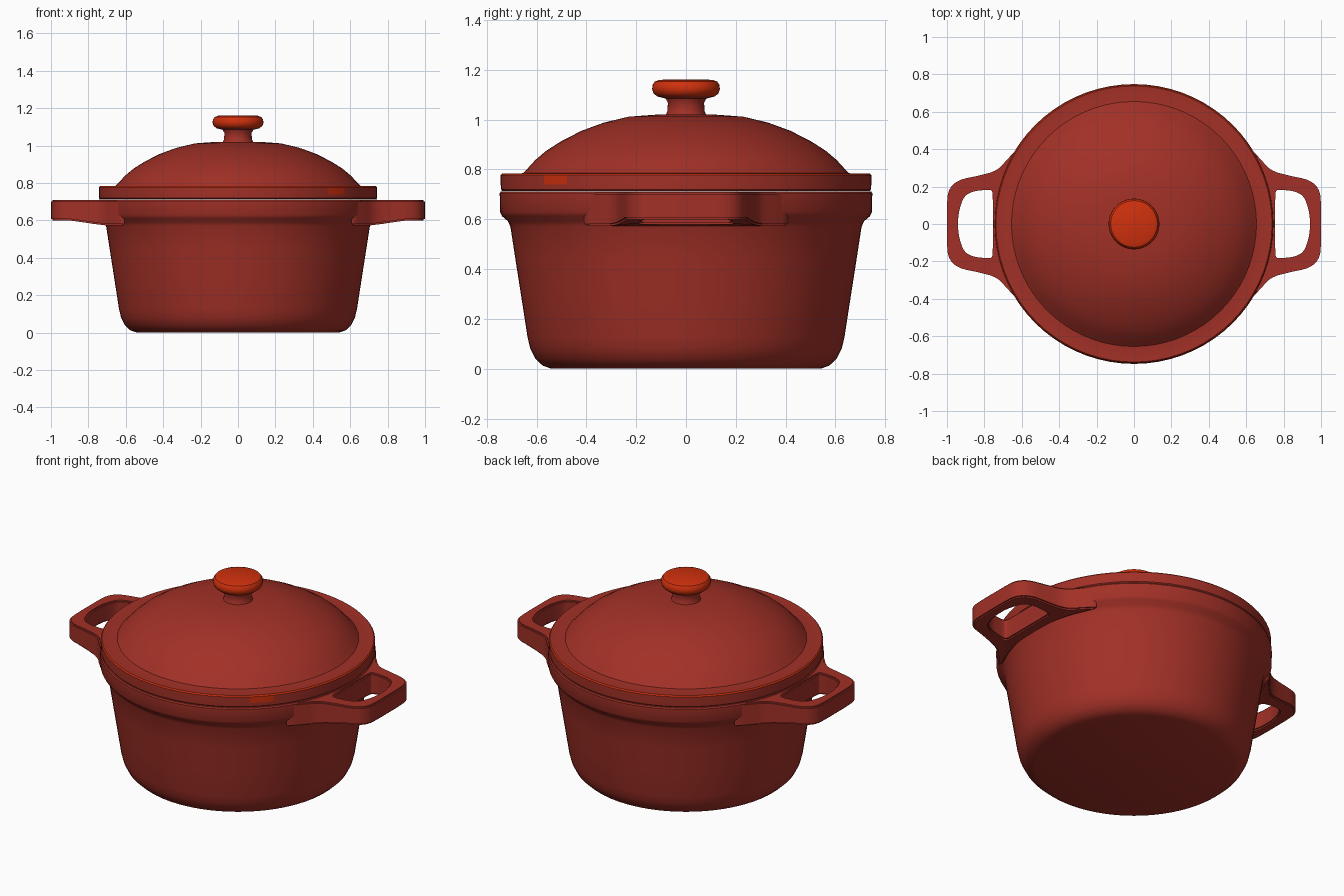
import bpy, bmesh, math

if "Cube" in bpy.data.objects:
    bpy.data.objects.remove(bpy.data.objects["Cube"], do_unlink=True)


def material(name, rgb):
    m = bpy.data.materials.new(name)
    m.use_nodes = True
    m.diffuse_color = (*rgb, 1)
    bsdf = m.node_tree.nodes["Principled BSDF"]
    bsdf.inputs["Base Color"].default_value = (*rgb, 1)
    bsdf.inputs["Roughness"].default_value = 0.5
    return m


RED = material("brick red enamel", (0.36, 0.03, 0.02))
ORANGE = material("bright orange enamel", (0.63, 0.03, 0.004))


def finish(name, bm, rule=None, angle=35):
    """Turn a bmesh into a smooth-shaded object; rule picks the orange faces."""
    bmesh.ops.recalc_face_normals(bm, faces=bm.faces)
    for f in bm.faces:
        f.material_index = int(bool(rule and rule(f.calc_center_median())))
    mesh = bpy.data.meshes.new(name)
    bm.to_mesh(mesh)
    bm.free()
    mesh.materials.append(RED)
    mesh.materials.append(ORANGE)
    obj = bpy.data.objects.new(name, mesh)
    bpy.context.collection.objects.link(obj)
    bpy.ops.object.select_all(action="DESELECT")
    obj.select_set(True)
    bpy.context.view_layer.objects.active = obj
    bpy.ops.object.shade_smooth_by_angle(angle=math.radians(angle))
    return obj


def lathe(name, profile, rule=None, segments=72):
    """Spin an (r, z) profile that starts and ends on the axis."""
    bm = bmesh.new()
    verts = [bm.verts.new((r, 0, z)) for r, z in profile]
    edges = [bm.edges.new(pair) for pair in zip(verts, verts[1:])]
    bmesh.ops.spin(bm, geom=verts + edges, cent=(0, 0, 0), axis=(0, 0, 1),
                   angle=math.tau, steps=segments, use_duplicate=False)
    bmesh.ops.remove_doubles(bm, verts=bm.verts, dist=0.0005)
    return finish(name, bm, rule)


# Pot body: tapered wall, flared rim, hollow inside
lathe("pot_body", [
    (0, 0), (0.54, 0), (0.575, 0.012), (0.605, 0.04), (0.625, 0.08), (0.636, 0.125),
    (0.66, 0.28), (0.685, 0.44), (0.705, 0.57), (0.715, 0.592), (0.738, 0.612),
    (0.747, 0.63), (0.748, 0.705), (0.743, 0.712), (0.665, 0.712),
    (0.64, 0.55), (0.58, 0.13), (0.52, 0.06), (0, 0.06)])


# Lid: flat rim with a worn bright edge, then a dome
def worn_edge(c):
    r = math.hypot(c.x, c.y)
    angle = math.degrees(math.atan2(c.y, c.x))
    edge = r > 0.732 and c.z > 0.777
    chip = r > 0.7 and 0.735 < c.z < 0.78 and -49 < angle < -38
    return edge or chip


lathe("lid", [
    (0, 0.98), (0.3, 0.96), (0.5, 0.87), (0.62, 0.76), (0.65, 0.714),
    (0.738, 0.714), (0.743, 0.72), (0.744, 0.74), (0.744, 0.777), (0.738, 0.784),
    (0.69, 0.782), (0.655, 0.785), (0.635, 0.805), (0.605, 0.838), (0.56, 0.876),
    (0.5, 0.914), (0.42, 0.955), (0.33, 0.988), (0.23, 1.012), (0.12, 1.02), (0, 1.022)],
    worn_edge)

# Knob: narrow stem and rounded bright cap
lathe("lid_knob", [
    (0, 1.0), (0.085, 1.0), (0.08, 1.022), (0.074, 1.035), (0.073, 1.068), (0.082, 1.085),
    (0.115, 1.093), (0.13, 1.105), (0.136, 1.122), (0.134, 1.14),
    (0.125, 1.153), (0.105, 1.16), (0, 1.162)],
    lambda c: c.z > 1.096, 40)


# Loop handles: paired outer and inner outline, smoothed by corner cutting
def smooth_loop(half, rounds=2):
    pts = half + [(x, -y) for x, y in half[-2:0:-1]]
    for _ in range(rounds):
        cut = []
        for (ax, ay), (bx, by) in zip(pts, pts[1:] + pts[:1]):
            cut.append((ax * 0.75 + bx * 0.25, ay * 0.75 + by * 0.25))
            cut.append((ax * 0.25 + bx * 0.75, ay * 0.25 + by * 0.75))
        pts = cut
    return pts


OUTER = smooth_loop([(0.70, 0), (0.69, 0.2), (0.585, 0.44), (0.67, 0.355), (0.73, 0.285),
                     (0.83, 0.258), (0.945, 0.235), (0.995, 0.18), (1.0, 0.1), (1.0, 0)])
INNER = smooth_loop([(0.755, 0), (0.755, 0.13), (0.756, 0.178), (0.775, 0.183), (0.81, 0.181),
                     (0.86, 0.175), (0.908, 0.15), (0.93, 0.09), (0.94, 0.04), (0.94, 0)])


def underside(x):
    return 0.572 + 0.028 * min(1, max(0, (x - 0.7) / 0.2))


def handle(name, side):
    bm = bmesh.new()
    rings = []
    for (ox, oy), (ix, iy) in zip(OUTER, INNER):
        corners = [(ox, oy, 0.709), (ix, iy, 0.709),
                   (ix, iy, underside(ix)), (ox, oy, underside(ox))]
        rings.append([bm.verts.new((side * x, y, z)) for x, y, z in corners])
    long_edges = []
    for a, b in zip(rings, rings[1:] + rings[:1]):
        for i in range(4):
            j = (i + 1) % 4
            bm.faces.new((a[i], a[j], b[j], b[i]))
            long_edges.append(bm.edges.get((a[i], b[i])))
    bmesh.ops.recalc_face_normals(bm, faces=bm.faces)
    bmesh.ops.bevel(bm, geom=long_edges, offset=0.008, segments=2,
                    affect="EDGES", clamp_overlap=True)
    finish(name, bm, angle=40)


handle("left_handle", 1)
handle("right_handle", -1)
